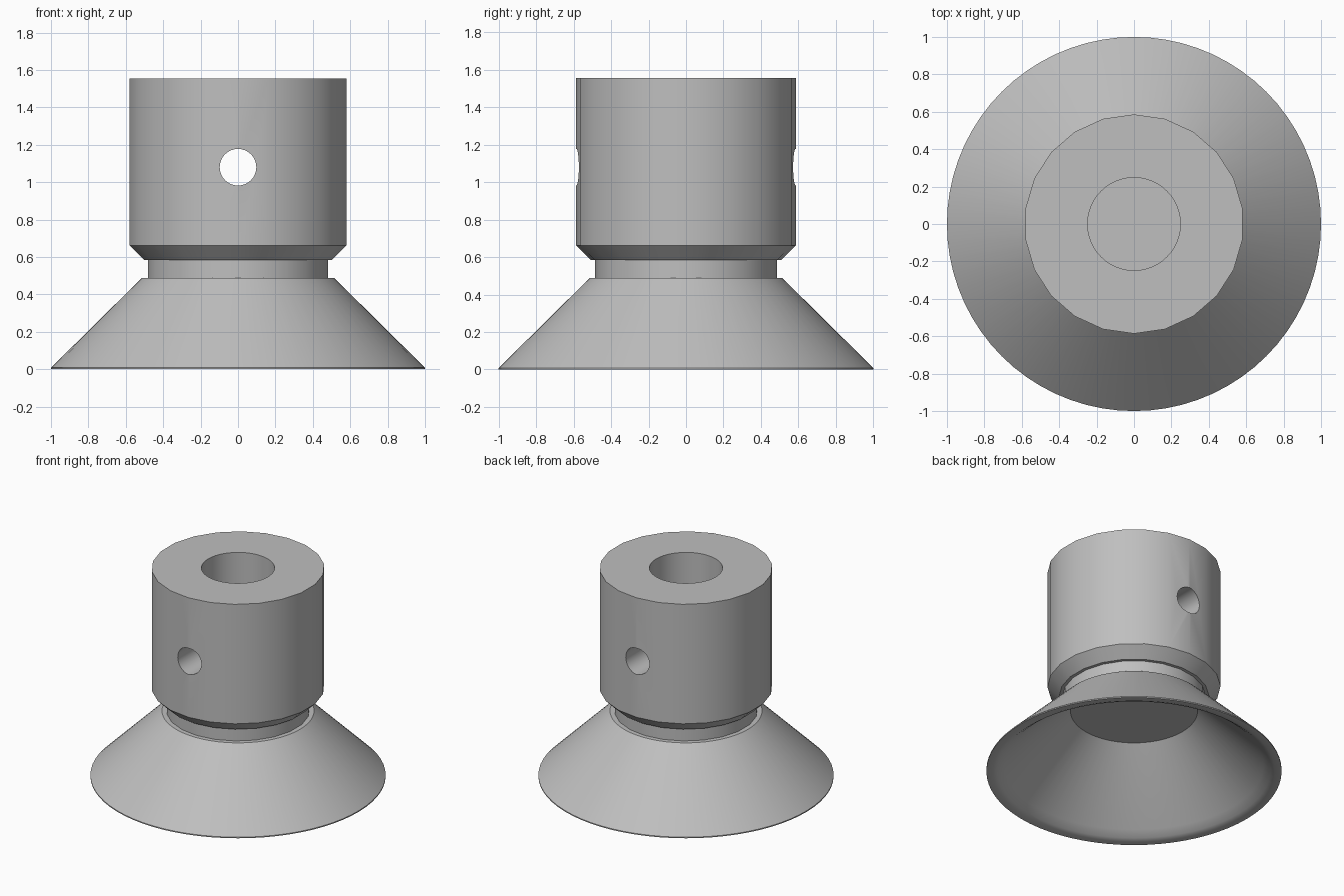
import bpy
import bmesh
from math import sin, cos, tau, pi, radians

cube = bpy.data.objects.get("Cube")
if cube:
    bpy.data.objects.remove(cube, do_unlink=True)

grey = bpy.data.materials.new("plain grey")
grey.use_nodes = True
grey.diffuse_color = (0.52, 0.52, 0.52, 1)
grey.node_tree.nodes["Principled BSDF"].inputs["Base Color"].default_value = (0.52, 0.52, 0.52, 1)


def lathe(name, profile, sides):
    """Spin a bottom-to-top outline of (radius, height) points about z and cap both ends."""
    bm = bmesh.new()
    rings = []
    for r, z in profile:
        angles = [tau * i / sides + pi / 2 for i in range(sides)]
        rings.append([bm.verts.new((r * cos(a), r * sin(a), z)) for a in angles])
    for low, high in zip(rings, rings[1:]):
        for i in range(sides):
            j = (i + 1) % sides
            bm.faces.new((low[i], low[j], high[j], high[i]))
    bm.faces.new(rings[0])
    bm.faces.new(rings[-1])
    bmesh.ops.recalc_face_normals(bm, faces=bm.faces)
    mesh = bpy.data.meshes.new(name)
    bm.to_mesh(mesh)
    bm.free()
    mesh.materials.append(grey)
    obj = bpy.data.objects.new(name, mesh)
    bpy.context.collection.objects.link(obj)
    return obj


def select(obj):
    bpy.ops.object.select_all(action='DESELECT')
    obj.select_set(True)
    bpy.context.view_layer.objects.active = obj


def smooth(obj):
    select(obj)
    bpy.ops.object.shade_smooth_by_angle(angle=radians(30))


def cut(obj, cutter):
    cutter.hide_render = True
    bpy.context.view_layer.update()
    select(obj)
    mod = obj.modifiers.new("cut", 'BOOLEAN')
    mod.operation = 'DIFFERENCE'
    mod.solver = 'EXACT'
    mod.object = cutter
    bpy.ops.object.modifier_apply(modifier=mod.name)
    bpy.data.objects.remove(cutter, do_unlink=True)


# Flared hollow cup: ceiling, inner wall, rounded lip, outer wall, top
cup = lathe("suction_cup", [
    (0.43, 0.47), (0.877, 0.05), (0.925, 0.012), (0.955, 0),
    (1, 0), (1, 0.008), (0.515, 0.487)], 72)
smooth(cup)

# Fitting: neck, chamfered collar and barrel
fitting = lathe("fitting", [
    (0.485, 0.478), (0.485, 0.585), (0.508, 0.585),
    (0.586, 0.662), (0.586, 1.555)], 22)

# Blind bore from the top
cut(fitting, lathe("bore_cutter", [(0.248, 0.585), (0.248, 1.7)], 48))

# Cross hole from front to back
pin = lathe("pin_hole_cutter", [(0.098, -0.8), (0.098, 0.8)], 32)
pin.rotation_euler.x = pi / 2
pin.location.z = 1.08
cut(fitting, pin)
smooth(fitting)
